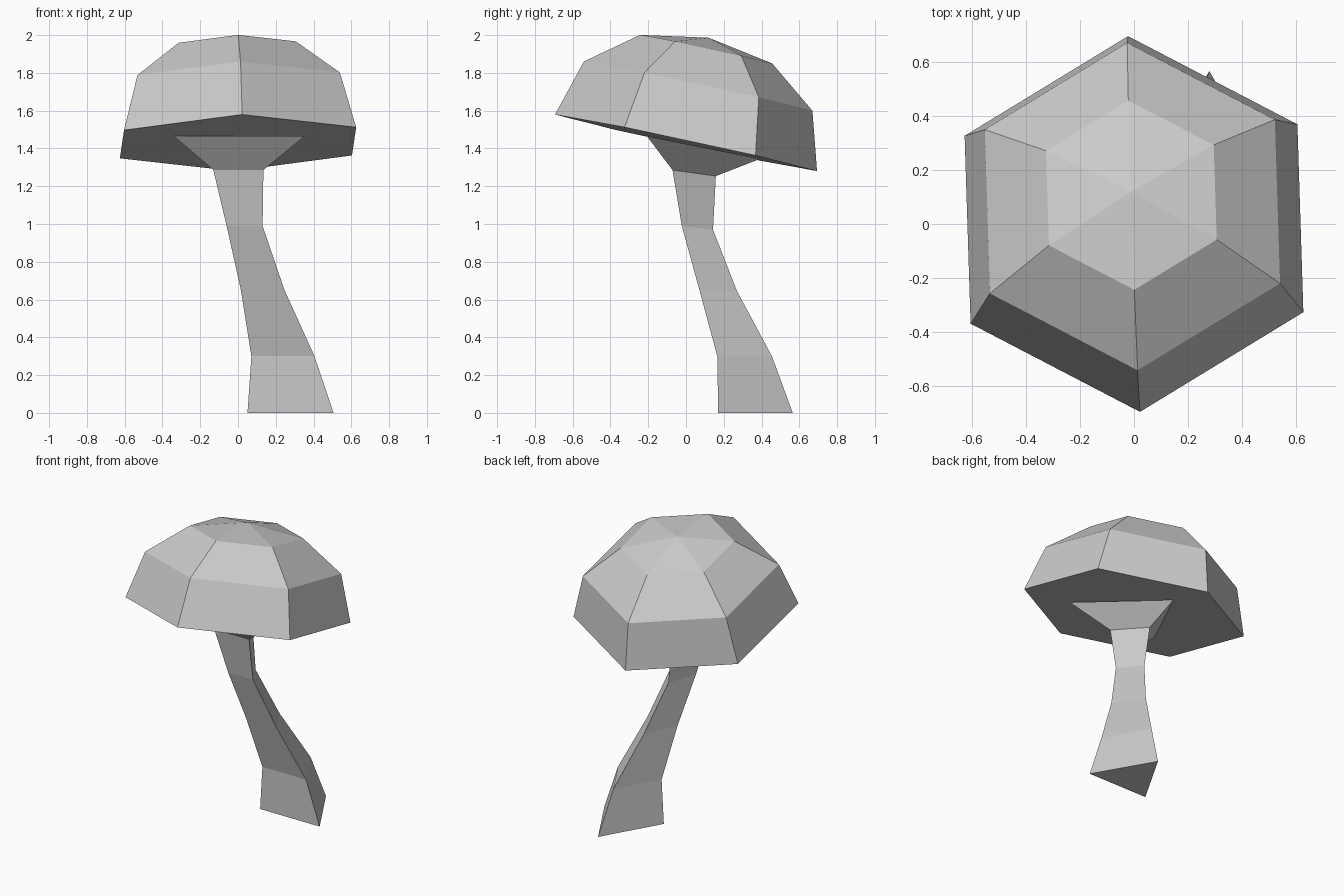
import bpy
import bmesh
from math import sin, cos, radians, tau
from mathutils import Vector, Matrix

if "Cube" in bpy.data.objects:
    bpy.data.objects.remove(bpy.data.objects["Cube"], do_unlink=True)

# One plain grey for the whole mushroom
GREY = (0.6, 0.6, 0.6, 1.0)
grey = bpy.data.materials.new("plain_grey")
grey.use_nodes = True
grey.diffuse_color = GREY
grey.node_tree.nodes["Principled BSDF"].inputs["Base Color"].default_value = GREY


def polygon(bm, sides, radius, start):
    """Ring of vertices in the local xy plane."""
    return [bm.verts.new((radius * cos(start + tau * i / sides),
                          radius * sin(start + tau * i / sides), 0))
            for i in range(sides)]


def bridge(bm, lower, upper):
    n = len(lower)
    for i in range(n):
        j = (i + 1) % n
        bm.faces.new((lower[i], lower[j], upper[j], upper[i]))


def finish(bm, name):
    bmesh.ops.recalc_face_normals(bm, faces=bm.faces)
    mesh = bpy.data.meshes.new(name)
    bm.to_mesh(mesh)
    bm.free()
    mesh.materials.append(grey)
    obj = bpy.data.objects.new(name, mesh)
    bpy.context.collection.objects.link(obj)
    return obj


# Cap: six-sided dome with a flat underside, leaning back
bm = bmesh.new()
rings = []
for height, radius in [(0, 0.71), (0.307, 0.619), (0.507, 0.358)]:
    ring = polygon(bm, 6, radius, radians(-88.1))
    bmesh.ops.translate(bm, verts=ring, vec=(0, 0, height))
    rings.append(ring)
for lower, upper in zip(rings, rings[1:]):
    bridge(bm, lower, upper)
bm.faces.new(rings[0][::-1])
apex = bm.verts.new((0, 0, 0.569))
for i in range(6):
    bm.faces.new((rings[-1][i], rings[-1][(i + 1) % 6], apex))
cap = finish(bm, "cap")
lean = Vector((0, 0, 1)).rotation_difference(Vector((-0.02, 0.215, 1)))
cap.matrix_world = Matrix.Translation((0, 0, 1.43)) @ lean.to_matrix().to_4x4()

# Stem: three-sided bent column, flaring out under the cap
# centre x, y, z, radius, backward slope
sections = [
    (0.278, 0.302, 0, 0.263, 0),
    (0.238, 0.262, 0.3, 0.193, 0),
    (0.13, 0.137, 0.65, 0.133, 0.04),
    (0.035, 0.033, 0.983, 0.11, 0.12),
    (0.002, 0.005, 1.275, 0.153, 0.14),
    (0.007, -0.007, 1.425, 0.4, 0.2),
]
bm = bmesh.new()
rings = []
for x, y, z, radius, slope in sections:
    ring = polygon(bm, 3, radius, radians(90))
    for v in ring:
        v.co = (v.co.x + x, v.co.y + y, z - slope * v.co.y)
    rings.append(ring)
for lower, upper in zip(rings, rings[1:]):
    bridge(bm, lower, upper)
bm.faces.new(rings[0][::-1])
bm.faces.new(rings[-1])
finish(bm, "stem")
